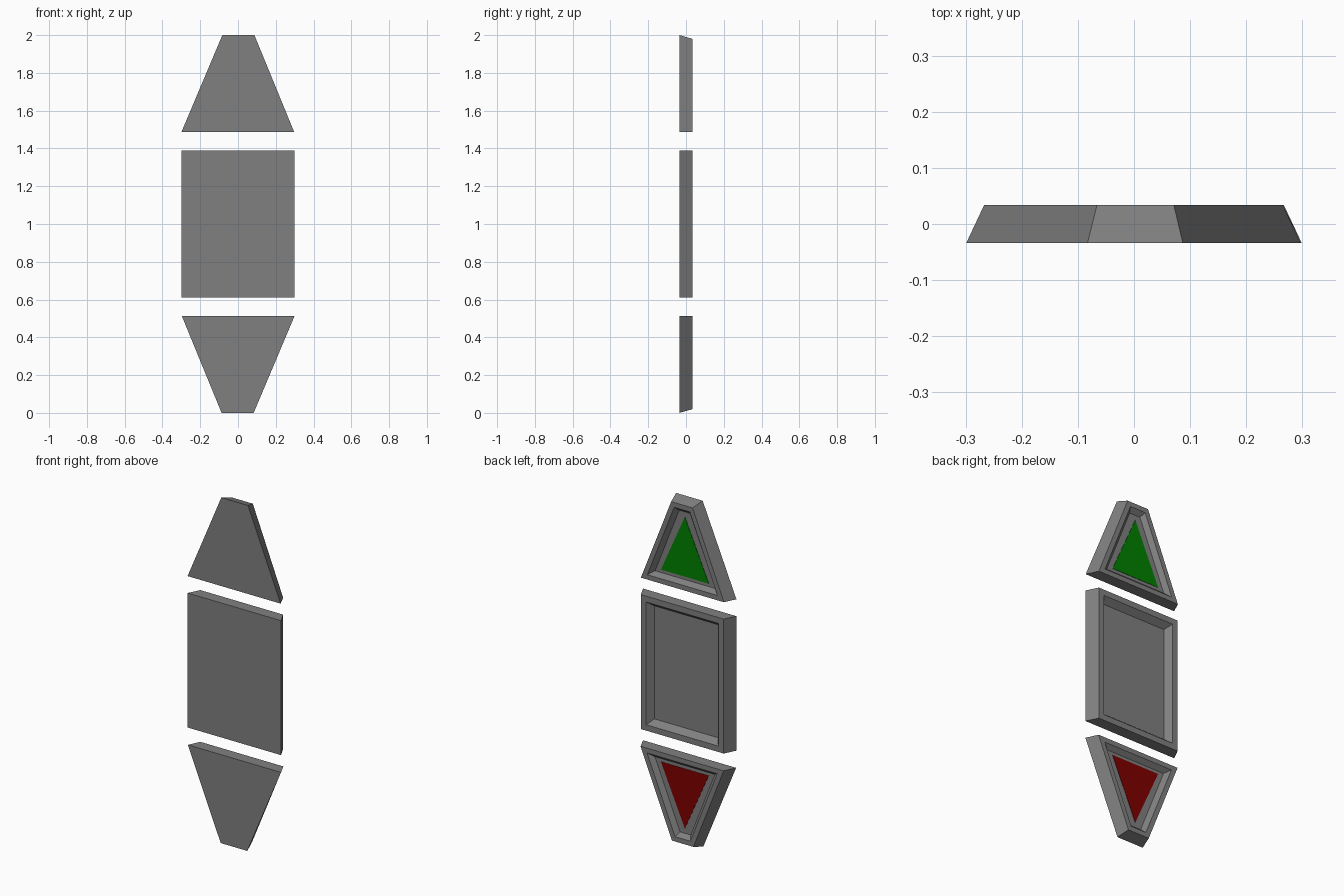
import bpy, bmesh

if "Cube" in bpy.data.objects:
    bpy.data.objects.remove(bpy.data.objects["Cube"])

def material(name, rgb):
    m = bpy.data.materials.new(name)
    m.diffuse_color = (*rgb, 1)
    m.use_nodes = True
    m.node_tree.nodes["Principled BSDF"].inputs["Base Color"].default_value = m.diffuse_color
    return m

grey = material("grey", (0.216, 0.216, 0.216))
green = material("green", (0.0, 0.216, 0.0))
red = material("dark red", (0.216, 0.0, 0.0))
FRONT, BACK = -0.034, 0.034

def finish(bm, name, mat):
    bmesh.ops.recalc_face_normals(bm, faces=bm.faces)
    me = bpy.data.meshes.new(name)
    bm.to_mesh(me)
    bm.free()
    me.materials.append(mat)
    bpy.context.collection.objects.link(bpy.data.objects.new(name, me))

# Panel: front outline lofted to a smaller back outline, with a tray recess in the back
def panel(name, front, back, rim, slope, depth):
    bm = bmesh.new()
    a = [bm.verts.new((x, FRONT, z)) for x, z in front]
    b = [bm.verts.new((x, BACK, z)) for x, z in back]
    bm.faces.new(a)
    rear = bm.faces.new(b[::-1])
    for i in range(4):
        j = (i + 1) % 4
        bm.faces.new((a[i], b[i], b[j], a[j]))
    bmesh.ops.recalc_face_normals(bm, faces=bm.faces)
    bmesh.ops.inset_region(bm, faces=[rear], thickness=rim, use_even_offset=True)
    bmesh.ops.inset_region(bm, faces=[rear], thickness=slope, depth=-depth, use_even_offset=True)
    finish(bm, name, grey)

# Thin triangular arrow plate lying in the tray
def arrow(name, pts, mat, y=0.008, t=0.003):
    bm = bmesh.new()
    f = bm.faces.new([bm.verts.new((x, y, z)) for x, z in pts])
    r = bmesh.ops.extrude_face_region(bm, geom=[f])
    for v in r["geom"]:
        if isinstance(v, bmesh.types.BMVert):
            v.co.y += t
    finish(bm, name, mat)

def turn(pts):  # half turn about the model centre
    return [(-x, 2 - z) for x, z in pts]

end_front = [(-0.299, 1.488), (0.297, 1.488), (0.087, 2.0), (-0.083, 2.0)]
end_back = [(-0.267, 1.488), (0.265, 1.488), (0.071, 1.98), (-0.066, 1.98)]
tri = [(-0.153, 1.556), (0.153, 1.556), (0, 1.901)]

panel("upper_panel", end_front, end_back, 0.028, 0.022, 0.025)
panel("lower_panel", turn(end_front), turn(end_back), 0.028, 0.022, 0.025)
panel("middle_panel", [(-0.299, 0.612), (0.299, 0.612), (0.299, 1.39), (-0.299, 1.39)],
      [(-0.265, 0.612), (0.265, 0.612), (0.265, 1.39), (-0.265, 1.39)], 0.034, 0.028, 0.035)
arrow("up_arrow", tri, green)
arrow("down_arrow", turn(tri), red)
